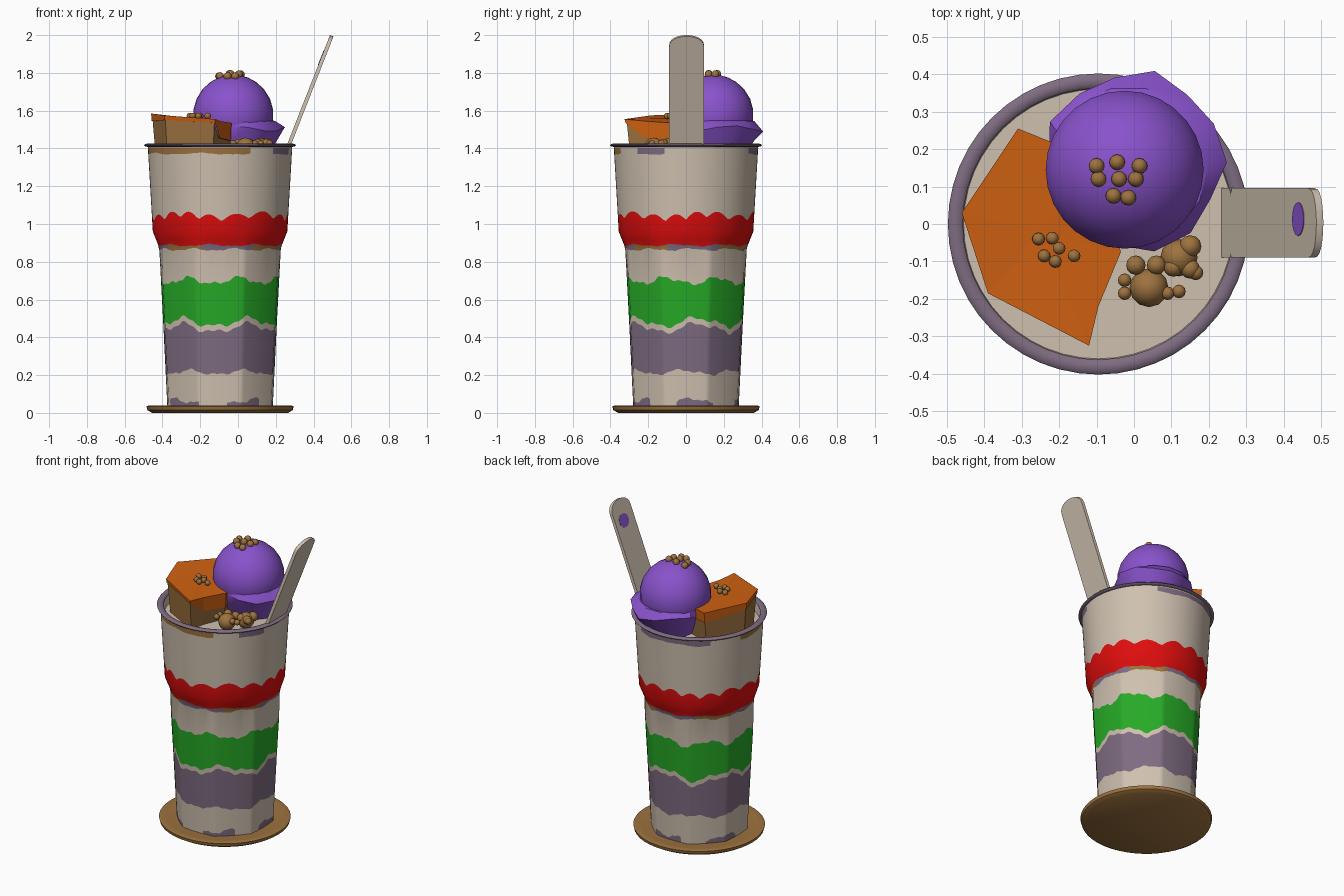
import bpy, bmesh, math
from mathutils import Vector, Matrix

if "Cube" in bpy.data.objects:
    bpy.data.objects.remove(bpy.data.objects["Cube"])

CX = -0.095   # axis of the cup
TAU = math.tau


def material(name, rgb):
    m = bpy.data.materials.new(name)
    m.diffuse_color = (*rgb, 1)
    m.use_nodes = True
    m.node_tree.nodes["Principled BSDF"].inputs["Base Color"].default_value = m.diffuse_color
    return m


CREAM = material("cream", (0.62, 0.53, 0.43))
MAUVE = material("mauve", (0.21, 0.15, 0.22))
GREEN = material("green", (0.02, 0.40, 0.02))
RED = material("red", (0.74, 0.004, 0.004))
BROWN = material("brown", (0.34, 0.17, 0.05))
PURPLE = material("purple", (0.25, 0.085, 0.60))
ORANGE = material("orange", (0.63, 0.12, 0.006))


def finish(name, bm, mats, smooth=None):
    bmesh.ops.recalc_face_normals(bm, faces=bm.faces)
    me = bpy.data.meshes.new(name)
    bm.to_mesh(me)
    bm.free()
    for m in mats:
        me.materials.append(m)
    ob = bpy.data.objects.new(name, me)
    bpy.context.collection.objects.link(ob)
    if smooth:
        bpy.ops.object.select_all(action='DESELECT')
        ob.select_set(True)
        bpy.context.view_layer.objects.active = ob
        bpy.ops.object.shade_smooth_by_angle(angle=math.radians(smooth))
    return ob


def loft(name, rings, mats, smooth=None, cap_low=True, cap_high=True, rule=None):
    """Skin closed rings of points; rule(row, column) picks the material."""
    bm = bmesh.new()
    vs = [[bm.verts.new(p) for p in ring] for ring in rings]
    n = len(vs[0])
    for r in range(len(vs) - 1):
        for c in range(n):
            d = (c + 1) % n
            f = bm.faces.new((vs[r][c], vs[r][d], vs[r + 1][d], vs[r + 1][c]))
            f.material_index = rule(r, c) if rule else 0
    if cap_low:
        bm.faces.new(vs[0][::-1])
    if cap_high:
        bm.faces.new(vs[-1])
    return finish(name, bm, mats, smooth)


def circle(r, z, n=48, x=CX, y=0):
    return [(x + r * math.cos(TAU * i / n), y + r * math.sin(TAU * i / n), z) for i in range(n)]


# coaster
loft("coaster", [circle(0.36, 0), circle(0.385, 0.015), circle(0.39, 0.035),
                 circle(0.375, 0.04), circle(0.34, 0.034)], [BROWN], 40)

# cup wall: round above, softly eight-sided below, with wavy coloured layers
PROFILE = [(0.03, 0.279), (0.5, 0.302), (0.875, 0.322), (0.96, 0.356), (1.42, 0.383)]
N = 144


def wall_radius(z, a):
    for (z0, r0), (z1, r1) in zip(PROFILE, PROFILE[1:]):
        if z <= z1:
            break
    r = r0 + (r1 - r0) * (z - z0) / (z1 - z0)
    d = (a + math.pi / 8) % (math.pi / 4) - math.pi / 8
    side = max(0, min(1, (0.95 - z) / 0.15)) * 0.6
    return r * (1 + side * (1 / math.cos(d) - 1))


def wave(amp, n, p):
    return lambda a: amp * (math.sin(n * a + p) + 0.5 * math.sin((2 * n + 1) * a + 2 * p)
                            + 0.25 * math.sin((5 * n + 2) * a))


def scallop(a):
    return 0.035 * abs(math.sin(8.5 * a + 0.6 * math.sin(3 * a))) - 0.012 + 0.01 * math.sin(5 * a)


flat = lambda a: 0
low = wave(0.022, 5, 0.5)
LAYERS = [(0.035, flat), (0.065, wave(0.012, 7, 1)), (0.215, wave(0.012, 6, 2)),
          (0.45, low), (0.48, low), (0.70, wave(0.017, 7, 4)), (0.865, wave(0.006, 9, 1)),
          (0.888, wave(0.005, 8, 3)), (0.915, flat), (0.96, flat), (1.035, scallop),
          (1.372, wave(0.004, 7, 2)), (1.402, flat), (1.415, flat)]
wall_mats = [CREAM, MAUVE, GREEN, RED, BROWN]
ROWS = [1, 0, 1, 0, 2, 0, 1, 3, 3, 3, 0, 4, 0]


def layer_rule(row, col):
    a = (col + 0.5) * 360 / N
    if row == 0:                                   # broken stain at the foot
        return 1 if math.sin(math.radians(5 * a + 40)) > -0.2 else 0
    if row == 6:                                   # thin stain below the red layer
        return 1 if math.sin(math.radians(4 * a + 60)) > -0.1 else 4
    if row == 11:                                  # thin stain below the rim
        if 165 < a < 295:
            return 4
        return 1 if 60 < a < 135 or 318 < a < 342 else 0
    return ROWS[row]


rings = []
for z, w in LAYERS:
    ring = []
    for i in range(N):
        a = TAU * i / N
        h = z + w(a)
        r = wall_radius(h, a)
        ring.append((CX + r * math.cos(a), r * math.sin(a), h))
    rings.append(ring)
loft("cup_wall", rings, wall_mats, 30, cap_high=False, rule=layer_rule)

# cup lining with the cream filling
loft("cream_filling", [circle(0.383, 1.415), circle(0.365, 1.415), circle(0.36, 1.355)],
     [CREAM], 30, cap_low=False)

# rolled rim
rim = bmesh.new()
tube = [[rim.verts.new((CX + (0.382 + 0.02 * math.cos(t)) * math.cos(a),
                        (0.382 + 0.02 * math.cos(t)) * math.sin(a), 1.417 + 0.009 * math.sin(t)))
         for t in [TAU * j / 8 for j in range(8)]] for a in [TAU * i / 48 for i in range(48)]]
for i in range(48):
    for j in range(8):
        k, m = (i + 1) % 48, (j + 1) % 8
        rim.faces.new((tube[i][j], tube[k][j], tube[k][m], tube[i][m]))
finish("rim", rim, [MAUVE], 60)

# ice cream scoop: lower bowl, ragged skirt, dome
SX, SY = -0.025, 0.145
skirt = []
for i in range(14):
    a = TAU * i / 14
    r = 0.238 + 0.012 * math.sin(5 * a + 1)
    skirt.append((0.0 + r * math.cos(a), 0.165 + r * math.sin(a), 1.505 + 0.016 * math.sin(3 * a + 0.5)))
bowl = [circle(0.15, 1.34, 14, 0, 0.155), circle(0.205, 1.44, 14, 0, 0.16), skirt,
        circle(0.212, 1.545, 14, SX + 0.01, SY + 0.01), circle(0.16, 1.56, 14, SX, SY)]
loft("scoop_skirt", bowl, [PURPLE], 35)
dome = [circle(0.213 * math.cos(t), 1.575 + 0.215 * math.sin(t), 28, SX, SY)
        for t in [math.radians(d) for d in (-25, -8, 8, 24, 40, 55, 68, 78, 86)]]
loft("scoop_dome", dome, [PURPLE], 50)

# cake piece with draped icing: corner x, y, top height, lower icing height
CORNERS = [(-0.31, 0.255, 1.565, 1.50), (-0.46, 0.03, 1.585, 1.545), (-0.39, -0.185, 1.575, 1.55),
           (-0.12, -0.325, 1.555, 1.535), (-0.095, -0.22, 1.545, 1.455),
           (-0.035, -0.075, 1.535, 1.44), (-0.10, 0.17, 1.545, 1.48)]
MID = (-0.25, -0.02)


def shrink(x, y, k):
    return MID[0] + (x - MID[0]) * k, MID[1] + (y - MID[1]) * k


loft("cake", [[(*shrink(x, y, 0.88 if y > -0.3 else 0.9), 1.35) for x, y, t, b in CORNERS],
              [(*shrink(x, y, 0.96), b) for x, y, t, b in CORNERS]], [BROWN])
icing = bmesh.new()
peak = icing.verts.new((*MID, 1.56))
top = [icing.verts.new((x, y, t)) for x, y, t, b in CORNERS]
hem = [icing.verts.new((*shrink(x, y, 0.985), b)) for x, y, t, b in CORNERS]
for i in range(len(top)):
    j = (i + 1) % len(top)
    icing.faces.new((peak, top[i], top[j]))
    icing.faces.new((top[i], hem[i], hem[j], top[j]))
finish("icing", icing, [ORANGE])


# nut crumbs
def crumbs(name, spots, r, height):
    bm = bmesh.new()
    for x, y, *size in spots:
        s = size[0] if size else r
        bmesh.ops.create_uvsphere(bm, u_segments=12, v_segments=8, radius=s,
                                  matrix=Matrix.Translation((x, y, height(x, y, s))))
    finish(name, bm, [BROWN], 60)


crumbs("scoop_crumbs", [(-0.1, 0.155), (-0.045, 0.165), (0.015, 0.155), (-0.095, 0.12),
                        (-0.04, 0.12), (0.005, 0.12), (-0.055, 0.075), (-0.015, 0.07)], 0.021,
       lambda x, y, s: 1.581 + math.sqrt(0.215 ** 2 - (x - SX) ** 2 - (y - SY) ** 2))
crumbs("cake_crumbs", [(-0.255, -0.04), (-0.218, -0.038), (-0.2, -0.065), (-0.24, -0.085),
                       (-0.21, -0.1), (-0.16, -0.085)], 0.017, lambda x, y, s: 1.572)
crumbs("nut_cluster", [(0.04, -0.17, 0.052), (0.12, -0.09, 0.05), (0.15, -0.06, 0.03),
                       (0.005, -0.11), (0.06, -0.11), (0.105, -0.115), (0.15, -0.12),
                       (0.165, -0.13, 0.02), (0.12, -0.18, 0.018), (0.09, -0.185, 0.018),
                       (-0.025, -0.15, 0.018), (-0.025, -0.185, 0.018)], 0.026,
       lambda x, y, s: 1.405 if s > 0.04 else 1.425)

# flat stick leaning out of the cup: outline in width (y) and length
LEAN = Vector((0.365, 0, 0.931))
FACE = Vector((-0.931, 0, 0.365))
FOOT = Vector((0.235, 0.003, 1.33))
LEN = 0.716
outline = [(-0.093, 0), (0.093, 0)] + [
    (0.093 * math.cos(t), LEN - 0.065 + 0.065 * math.sin(t) ** 0.8)
    for t in [math.pi * i / 12 for i in range(1, 12)]]
outline.insert(2, (0.093, LEN - 0.065))
outline.append((-0.093, LEN - 0.065))


def on_stick(w, l, h):
    return FOOT + LEAN * l + FACE * h + Vector((0, w, 0))


loft("stick", [[on_stick(w, l, h) for w, l in outline] for h in (-0.01, 0.01)], [CREAM], 30)

# coloured spot near the stick's tip
spot = [(0.01 + 0.045 * math.cos(TAU * i / 16), 0.585 + 0.042 * math.sin(TAU * i / 16)) for i in range(16)]
loft("stick_spot", [[on_stick(w, l, h) for w, l in spot] for h in (0.009, 0.012)], [PURPLE])
